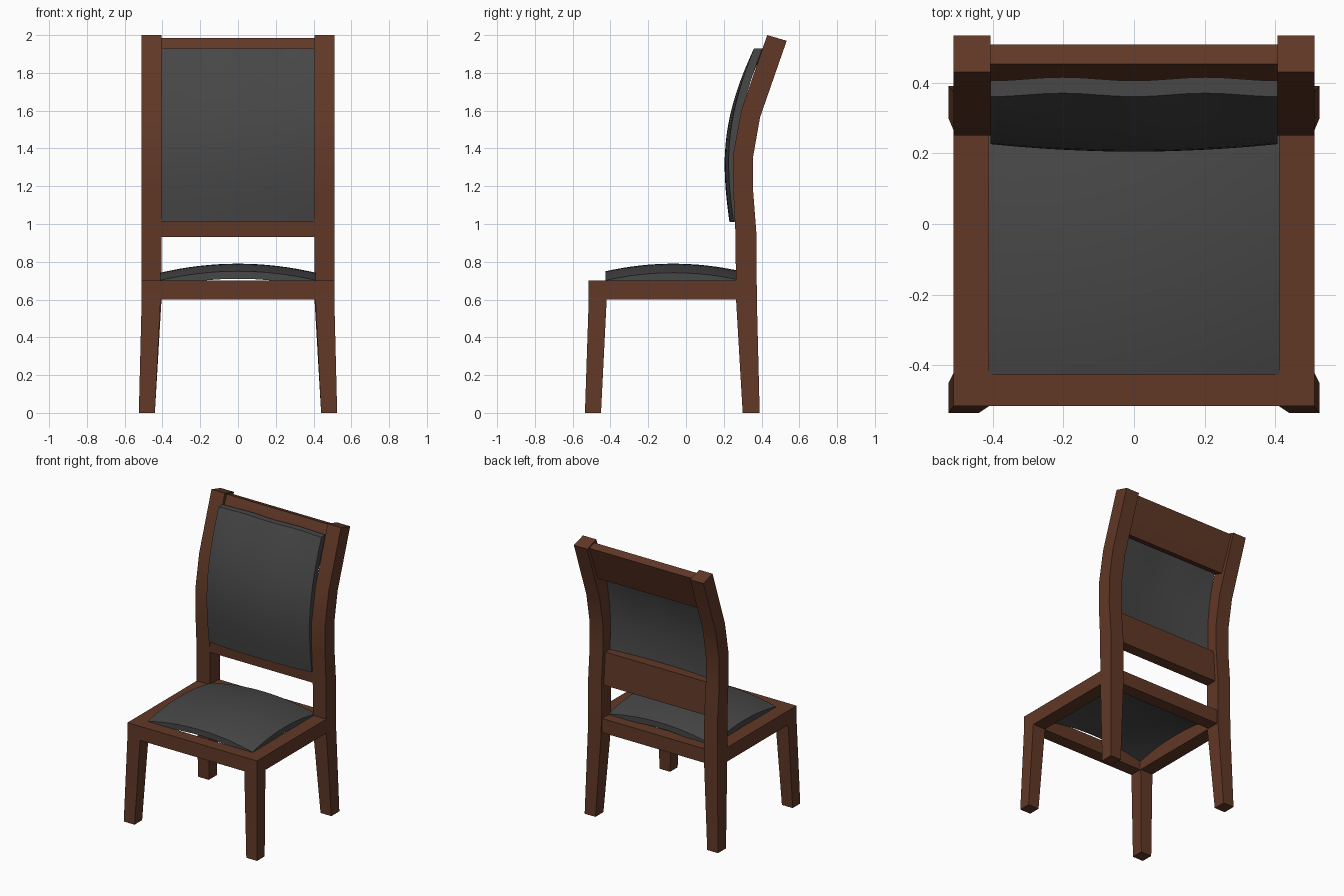
import bpy, bmesh, math

if "Cube" in bpy.data.objects:
    bpy.data.objects.remove(bpy.data.objects["Cube"])


def material(name, rgb):
    m = bpy.data.materials.new(name)
    m.diffuse_color = (*rgb, 1)
    m.use_nodes = True
    m.node_tree.nodes["Principled BSDF"].inputs["Base Color"].default_value = m.diffuse_color
    return m


WOOD = material("brown wood", (0.120, 0.040, 0.020))
FABRIC = material("dark grey upholstery", (0.063, 0.063, 0.063))


def finish(name, bm, mat, angle=30):
    bmesh.ops.recalc_face_normals(bm, faces=bm.faces)
    me = bpy.data.meshes.new(name)
    bm.to_mesh(me)
    bm.free()
    me.materials.append(mat)
    ob = bpy.data.objects.new(name, me)
    bpy.context.collection.objects.link(ob)
    bpy.ops.object.select_all(action='DESELECT')
    ob.select_set(True)
    bpy.context.view_layer.objects.active = ob
    bpy.ops.object.shade_smooth_by_angle(angle=math.radians(angle))
    return ob


def loft(name, rings, mirror=False):
    """Bar through rings of (x0, x1, y_front, z_front, y_back, z_back)."""
    bm = bmesh.new()
    loops = [[bm.verts.new(p) for p in ((a, yf, zf), (b, yf, zf), (b, yb, zb), (a, yb, zb))]
             for a, b, yf, zf, yb, zb in rings]
    for lo, hi in zip(loops, loops[1:]):
        for i in range(4):
            j = (i + 1) % 4
            bm.faces.new((lo[i], lo[j], hi[j], hi[i]))
    bm.faces.new(loops[0])
    bm.faces.new(loops[-1])
    ob = finish(name, bm, WOOD)
    if mirror:
        ob.modifiers.new("mirror", 'MIRROR')
    return ob


def box(name, x0, x1, y0, y1, z0, z1, mirror=False):
    return loft(name, [(x0, x1, y0, z, y1, z) for z in (z0, z1)], mirror)


def cushion(name, shape):
    """Subdivided block bent by shape(u, v, w), each parameter in -1..1."""
    bm = bmesh.new()
    bmesh.ops.create_cube(bm, size=2)
    bmesh.ops.subdivide_edges(bm, edges=bm.edges[:], cuts=15, use_grid_fill=True)
    for v in bm.verts:
        v.co = shape(*v.co)
    return finish(name, bm, FABRIC, 40)


# Legs and curved back posts
loft("front_leg", [(0.44, 0.525, -0.535, 0, -0.45, 0),
                   (0.41, 0.51, -0.515, 0.6, -0.42, 0.6),
                   (0.41, 0.51, -0.515, 0.7, -0.42, 0.7)], True)
POST = [(0.262, 0.95, 0.373, 0.945), (0.25, 1.18, 0.355, 1.18), (0.25, 1.37, 0.356, 1.36),
        (0.292, 1.60, 0.392, 1.565), (0.43, 2.0, 0.533, 1.97)]
loft("back_post", [(0.44, 0.525, 0.30, 0, 0.39, 0),
                   (0.405, 0.51, 0.265, 0.6, 0.375, 0.6)]
     + [(0.405, 0.51, *p) for p in POST], True)

# Seat frame
box("side_seat_rail", 0.41, 0.51, -0.43, 0.30, 0.6, 0.7, True)
box("front_seat_rail", -0.42, 0.42, -0.515, -0.425, 0.6, 0.7)
box("back_seat_rail", -0.42, 0.42, 0.275, 0.365, 0.6, 0.7)

# Back rails between the posts
loft("lower_back_rail", [(-0.41, 0.41, 0.265, 0.93, 0.345, 0.93),
                         (-0.41, 0.41, 0.255, 1.16, 0.33, 1.16)])
loft("top_back_rail", [(-0.41, 0.41, 0.352, 1.735, 0.412, 1.715),
                       (-0.41, 0.41, 0.405, 1.87, 0.465, 1.85),
                       (-0.41, 0.41, 0.452, 1.985, 0.508, 1.967)])


# Domed seat cushion
def seat(u, v, w):
    top = 0.702 + 0.048 * (1 - u * u) + 0.04 * (1 - v * v)
    return (0.412 * u, -0.0675 + 0.3575 * v, top - 0.02 * (1 - w))


cushion("seat_cushion", seat)

PROFILE = [(1.01, 0.23), (1.15, 0.213), (1.35, 0.205), (1.55, 0.228), (1.75, 0.285), (1.93, 0.36)]


def front_y(z):
    # Smooth interpolation through the profile points
    total = 0
    for i, (zi, yi) in enumerate(PROFILE):
        for j, (zj, _) in enumerate(PROFILE):
            if i != j:
                yi *= (z - zj) / (zi - zj)
        total += yi
    return total


# Curved back cushion with a softly wavy top edge
def back(u, v, w):
    z = 1.47 + 0.46 * w
    t = (w + 1) / 2
    y = front_y(z) + 0.022 * u * u * (1 - t ** 3)
    y += 0.010 * t ** 3 * math.sin(math.pi * u) ** 2
    return (0.405 * u, y + 0.045 * (v + 1) / 2, z)


cushion("back_cushion", back)
